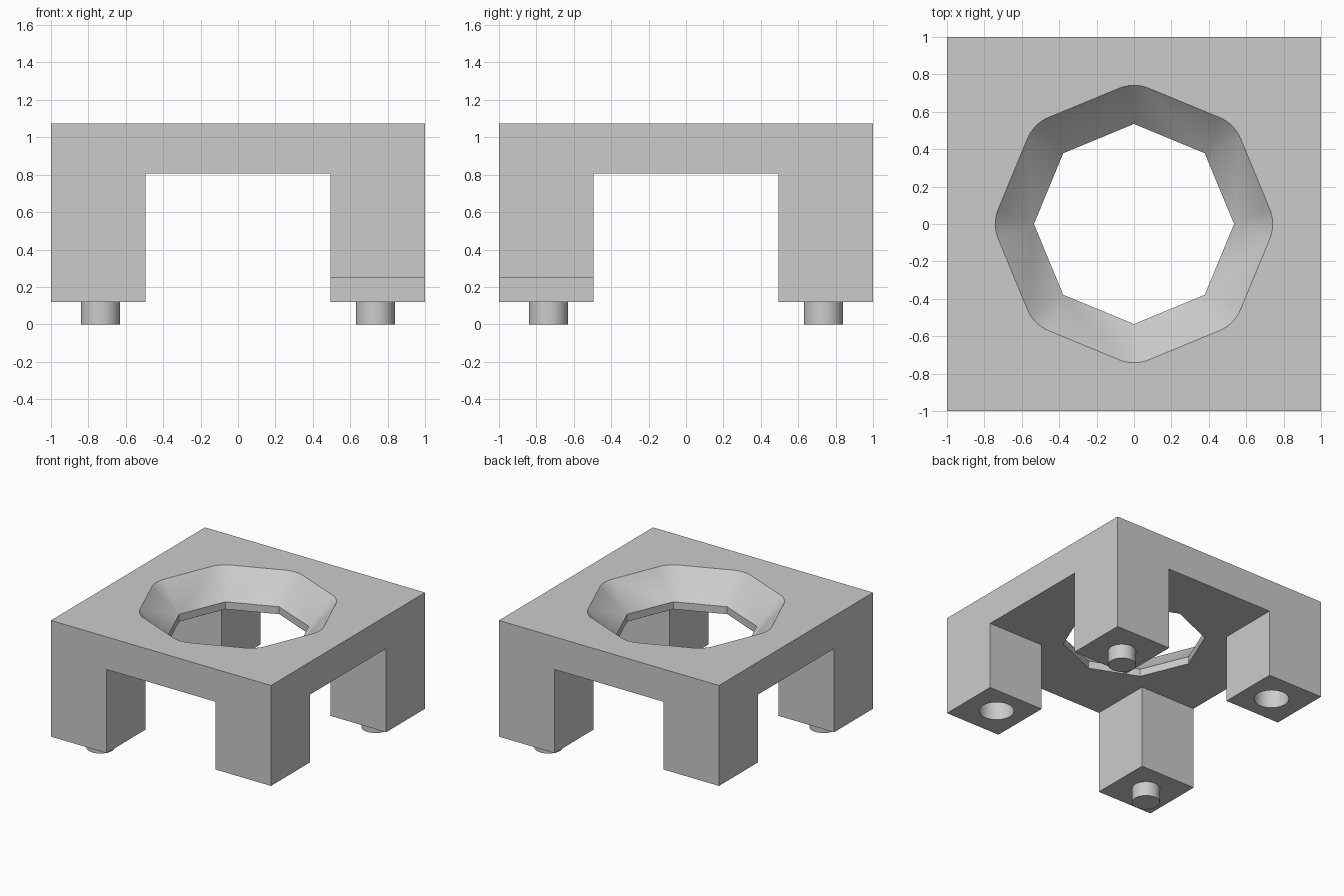
import bpy, bmesh, math
from mathutils import Vector, Matrix

if "Cube" in bpy.data.objects:
    bpy.data.objects.remove(bpy.data.objects["Cube"], do_unlink=True)

TOP, UNDER, FOOT, STEP = 1.075, 0.807, 0.12, 0.25   # heights
INNER = 0.494                                       # inner side of the legs
PEG = 0.735                                         # peg and socket centre

grey = bpy.data.materials.new("plain_grey")
grey.use_nodes = True
colour = (0.6, 0.6, 0.6, 1)
grey.diffuse_color = colour
grey.node_tree.nodes["Principled BSDF"].inputs["Base Color"].default_value = colour


def finish(name, bm):
    bmesh.ops.recalc_face_normals(bm, faces=bm.faces)
    mesh = bpy.data.meshes.new(name)
    bm.to_mesh(mesh)
    bm.free()
    mesh.materials.append(grey)
    ob = bpy.data.objects.new(name, mesh)
    bpy.context.collection.objects.link(ob)
    return ob


def box(name, low, high):
    low, high = Vector(low), Vector(high)
    bm = bmesh.new()
    bmesh.ops.create_cube(bm, size=1, matrix=Matrix.Translation((low + high) / 2)
                          @ Matrix.Diagonal((*(high - low), 1)))
    return finish(name, bm)


def cylinder(name, x, y, low, high, radius):
    bm = bmesh.new()
    bmesh.ops.create_cone(bm, cap_ends=True, segments=48, radius1=radius, radius2=radius,
                          depth=high - low, matrix=Matrix.Translation((x, y, (low + high) / 2)))
    return finish(name, bm)


def opening(name):
    # Octagonal shaft whose upper part flares at 45 degrees with rounded corners
    lip, over, steps = 0.868, 0.05, 8
    bm = bmesh.new()
    rings = []
    for z, grow in ((UNDER - 0.1, 0), (lip, 0), (TOP + over, TOP + over - lip)):
        ring = []
        for k in range(8):
            a = k * math.pi / 4
            for i in range(steps + 1):
                b = a + (i / steps - 0.5) * math.pi / 4
                ring.append(bm.verts.new((0.535 * math.cos(a) + grow * math.cos(b),
                                          0.535 * math.sin(a) + grow * math.sin(b), z)))
        rings.append(ring)
    for lower, upper in zip(rings, rings[1:]):
        for i in range(len(lower)):
            j = (i + 1) % len(lower)
            bm.faces.new((lower[i], lower[j], upper[j], upper[i]))
    bm.faces.new(rings[0])
    bm.faces.new(rings[-1])
    bmesh.ops.remove_doubles(bm, verts=bm.verts, dist=0.0001)
    return finish(name, bm)


# Table body, cut out of one block
body = box("table_body", (-1, -1, FOOT), (1, 1, TOP))
cutters = [
    box("channel_x", (-2, -INNER, -1), (2, INNER, UNDER)),
    box("channel_y", (-INNER, -2, -1), (INNER, 2, UNDER)),
    opening("octagon_opening"),
]
# Two opposite legs are shorter and have round sockets
for s in (1, -1):
    a, b = sorted((s * 0.3, s * 1.2))
    cutters.append(box("leg_trim", (a, -b, -1), (b, -a, STEP)))
    cutters.append(cylinder("socket", s * PEG, -s * PEG, 0.0, STEP + 0.2, 0.131))

for cutter in cutters:
    cutter.hide_render = True
    mod = body.modifiers.new(cutter.name, "BOOLEAN")
    mod.operation = "DIFFERENCE"
    mod.solver = "EXACT"
    mod.object = cutter

# Bake the cuts and drop the cutters
bpy.context.view_layer.update()
baked = bpy.data.meshes.new_from_object(body.evaluated_get(bpy.context.evaluated_depsgraph_get()))
body.modifiers.clear()
body.data = baked
for cutter in cutters:
    bpy.data.objects.remove(cutter, do_unlink=True)

# Round pegs under the two longer legs
pegs = [cylinder(name, s * PEG, s * PEG, 0, FOOT, 0.105)
        for name, s in (("back_left_peg", 1), ("front_right_peg", -1))]

# Smooth the round parts, keep the corners sharp
bpy.ops.object.select_all(action="DESELECT")
for ob in [body] + pegs:
    ob.select_set(True)
bpy.context.view_layer.objects.active = body
bpy.ops.object.shade_smooth_by_angle(angle=math.radians(30))
